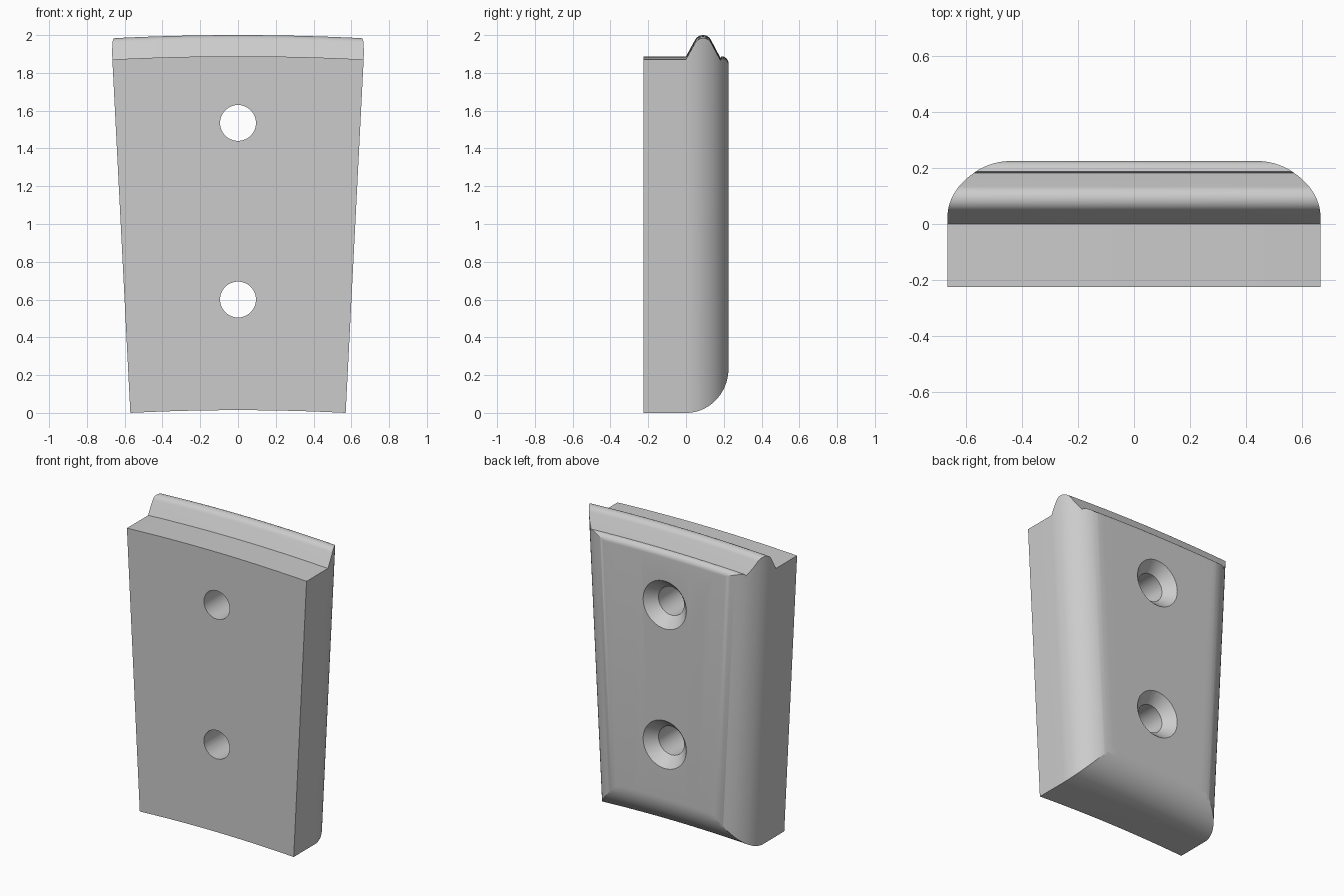
import bpy, bmesh, math
from math import sin, cos, pi

cube = bpy.data.objects.get("Cube")
if cube:
    bpy.data.objects.remove(cube)

PIVOT = 11.2            # the plate is a sector around an axis this far below
HALF = math.atan(0.57 / PIVOT)
DEPTH = 0.225           # half thickness, also the edge radius

grey = bpy.data.materials.new("Light grey")
grey.use_nodes = True
colour = (0.6, 0.6, 0.6, 1)
grey.diffuse_color = colour
grey.node_tree.nodes["Principled BSDF"].inputs["Base Color"].default_value = colour


def arc(cy, cz, r, start, end, steps):
    """Points on a circular arc, angles in degrees."""
    angles = [math.radians(start + (end - start) * i / steps) for i in range(steps + 1)]
    return [(cy + r * cos(a), cz + r * sin(a)) for a in angles]


def loft(name, rings):
    """Closed solid through matching rings of points."""
    bm = bmesh.new()
    rows = [[bm.verts.new(p) for p in ring] for ring in rings]
    n = len(rows[0])
    for a, b in zip(rows, rows[1:]):
        for i in range(n):
            j = (i + 1) % n
            bm.faces.new((a[i], a[j], b[j], b[i]))
    bm.faces.new(rows[0])
    bm.faces.new(rows[-1])
    bmesh.ops.recalc_face_normals(bm, faces=bm.faces)
    mesh = bpy.data.meshes.new(name)
    bm.to_mesh(mesh)
    bm.free()
    mesh.materials.append(grey)
    obj = bpy.data.objects.new(name, mesh)
    bpy.context.collection.objects.link(obj)
    return obj


def cut(target, tool, operation):
    mod = target.modifiers.new(tool.name, 'BOOLEAN')
    mod.operation = operation
    mod.solver = 'EXACT'
    mod.object = tool
    bpy.context.view_layer.objects.active = target
    bpy.ops.object.modifier_apply(modifier=mod.name)
    bpy.data.objects.remove(tool)


# Side profile (y, z): rounded lower back edge, rear lip, groove, ridge, front ledge
BASE = 0.0145
profile = [(-DEPTH, BASE)]
profile += arc(0, BASE + DEPTH, DEPTH, -90, 0, 20)
profile += arc(0.187, 1.85, 0.038, 0, 90, 8)
profile += [(0.183, 1.878)]
profile += arc(0.09, 1.952, 0.048, 25, 155, 12)
profile += [(0.0, 1.888), (-DEPTH, 1.888)]

# Sweep the profile around the pivot, a little past both sides
STEPS = 16
rings = []
for i in range(STEPS + 1):
    a = HALF * 1.1 * (2 * i / STEPS - 1)
    rings.append([((z + PIVOT) * sin(a), y, (z + PIVOT) * cos(a) - PIVOT) for y, z in profile])
plate = loft("wedge_plate", rings)

# Tapered envelope with rounded back corners
envelope_rings = []
for z in (-0.1, 2.1):
    half = (z + PIVOT) * math.tan(HALF)
    right = [(half, -0.3)] + arc(half - DEPTH, 0, DEPTH, 0, 90, 24)
    left = [(-x, y) for x, y in reversed(right)]
    envelope_rings.append([(x, y, z) for x, y in right + left])
cut(plate, loft("taper_envelope", envelope_rings), 'INTERSECT')

# Two countersunk screw holes, widening toward the back
for z in (0.6, 1.535):
    section = [(-0.3, 0.095), (0.155, 0.095), (0.225, 0.16), (0.3, 0.23)]
    hole = [[(r * cos(2 * pi * k / 48), y, z + r * sin(2 * pi * k / 48)) for k in range(48)]
            for y, r in section]
    cut(plate, loft("screw_hole", hole), 'DIFFERENCE')

bpy.ops.object.select_all(action='DESELECT')
plate.select_set(True)
bpy.context.view_layer.objects.active = plate
bpy.ops.object.shade_smooth_by_angle(angle=math.radians(25))
